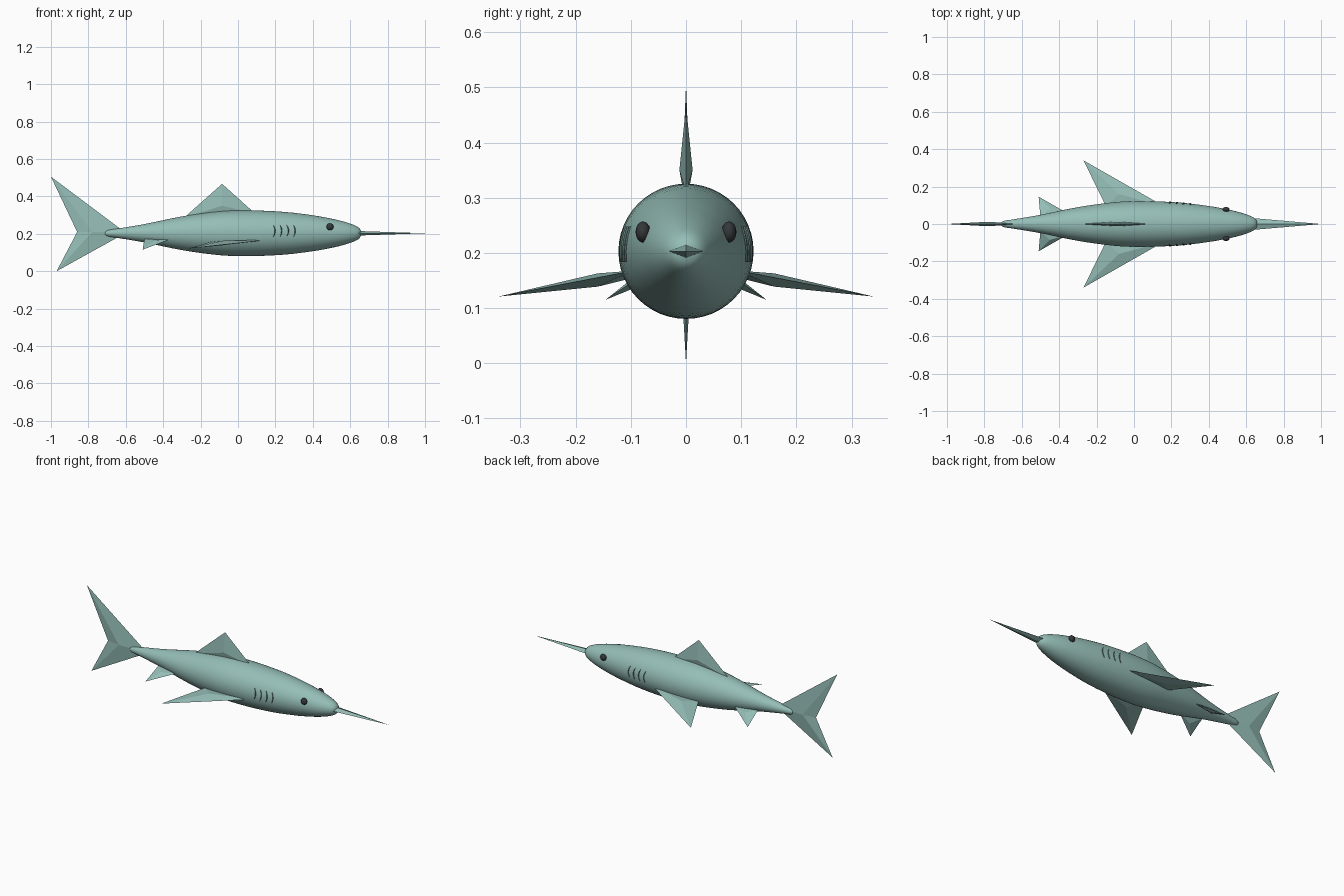
import bpy, bmesh, math
from mathutils import Vector

if "Cube" in bpy.data.objects:
    bpy.data.objects.remove(bpy.data.objects["Cube"])

MID = 0.203  # height of the body axis


def material(name, rgb):
    mat = bpy.data.materials.new(name)
    mat.use_nodes = True
    mat.diffuse_color = (*rgb, 1)
    mat.node_tree.nodes["Principled BSDF"].inputs["Base Color"].default_value = (*rgb, 1)
    return mat


skin = material("grey green skin", (0.30, 0.51, 0.47))
black = material("eye black", (0.035, 0.04, 0.042))
dark = material("gill dark green", (0.09, 0.16, 0.145))


def finish(name, bm, mat, smooth=False):
    bmesh.ops.recalc_face_normals(bm, faces=bm.faces)
    mesh = bpy.data.meshes.new(name)
    bm.to_mesh(mesh)
    bm.free()
    mesh.materials.append(mat)
    for poly in mesh.polygons:
        poly.use_smooth = smooth
    obj = bpy.data.objects.new(name, mesh)
    bpy.context.collection.objects.link(obj)
    return obj


def fin(name, outline, upper, lower):
    """Flat-faced fin: a thin outline swollen to one peak on each side."""
    bm = bmesh.new()
    ring = [bm.verts.new(p) for p in outline]
    for peak in (bm.verts.new(upper), bm.verts.new(lower)):
        for a, b in zip(ring, ring[1:] + ring[:1]):
            bm.faces.new((a, b, peak))
    return finish(name, bm, skin)


# Body profile: position along x and radius
PROFILE = [(-0.712, 0.0), (-0.708, 0.011), (-0.69, 0.018), (-0.65, 0.024), (-0.5, 0.049),
           (-0.3, 0.09), (-0.1, 0.117), (0.05, 0.1225), (0.25, 0.114), (0.4, 0.096),
           (0.49, 0.08), (0.56, 0.064), (0.62, 0.044), (0.65, 0.026), (0.662, 0.0)]


def smooth_profile(points, steps=4):
    pts = [Vector(p) for p in points]
    out = []
    for i in range(len(pts) - 1):
        p1, p2 = pts[i], pts[i + 1]
        p0, p3 = pts[max(i - 1, 0)], pts[min(i + 2, len(pts) - 1)]
        # Limit tangents so uneven spacing does not overshoot
        span = (p2 - p1).length
        m1 = (p2 - p0).normalized() * span
        m2 = (p3 - p1).normalized() * span
        for k in range(steps):
            t = k / steps
            out.append((2*t**3 - 3*t*t + 1) * p1 + (t**3 - 2*t*t + t) * m1
                       + (3*t*t - 2*t**3) * p2 + (t**3 - t*t) * m2)
    return out + [pts[-1]]


curve = smooth_profile(PROFILE)


def radius(x):
    for a, b in zip(curve, curve[1:]):
        if a.x <= x <= b.x:
            return a.y + (b.y - a.y) * (x - a.x) / max(b.x - a.x, 1e-6)
    return 0


# Body
bm = bmesh.new()
verts = [bm.verts.new((p.x, 0, MID + p.y)) for p in curve]
edges = [bm.edges.new(pair) for pair in zip(verts, verts[1:])]
bmesh.ops.spin(bm, geom=verts + edges, cent=(0, 0, MID), axis=(1, 0, 0),
               angle=math.tau, steps=48, use_duplicate=False)
bmesh.ops.remove_doubles(bm, verts=bm.verts, dist=0.0002)
finish("body", bm, skin, True)

# Snout spike with a diamond section
fin_base = [(0.64, 0.031, MID), (0.64, 0, MID + 0.012), (0.64, -0.031, MID), (0.64, 0, MID - 0.012)]
fin("snout_spike", fin_base, (1.0, 0, MID), (0.63, 0, MID))

# Tail and dorsal fins
fin("tail_fin", [(-1.0, 0, 0.505), (-0.6, 0, 0.205), (-0.97, 0, 0.0), (-0.86, 0, 0.21)],
    (-0.78, 0.012, 0.21), (-0.78, -0.012, 0.21))
fin("dorsal_fin", [(-0.29, 0, 0.285), (-0.085, 0, 0.467), (0.09, 0, 0.31)],
    (-0.085, 0.012, 0.35), (-0.085, -0.012, 0.35))

# Paired parts
for side, s in (("left", 1), ("right", -1)):
    fin(side + "_pectoral_fin",
        [(0.16, s * 0.095, 0.168), (-0.27, s * 0.34, 0.121), (-0.15, s * 0.095, 0.155)],
        (-0.08, s * 0.16, 0.163), (-0.08, s * 0.16, 0.139))
    fin(side + "_pelvic_fin",
        [(-0.36, s * 0.06, 0.172), (-0.51, s * 0.146, 0.115), (-0.5, s * 0.035, 0.172)],
        (-0.45, s * 0.085, 0.164), (-0.45, s * 0.08, 0.142))

    # Eye
    bm = bmesh.new()
    bmesh.ops.create_uvsphere(bm, u_segments=20, v_segments=12, radius=0.019)
    bmesh.ops.scale(bm, vec=(1, 0.7, 1), verts=bm.verts)
    bmesh.ops.translate(bm, vec=(0.492, s * 0.078, 0.238), verts=bm.verts)
    finish(side + "_eye", bm, black, True)

    # Gill slits: thin bowed strips that follow the flank
    bm = bmesh.new()
    for i in range(4):
        rows = []
        for k in range(9):
            t = k / 4 - 1
            z = 0.216 + 0.032 * t
            x = 0.188 + 0.036 * i + 0.01 * (1 - t * t)
            half = 0.0005 + 0.0035 * (1 - t * t)
            row = []
            for dx, lift in ((-half, -0.002), (0, 0.003), (half, -0.002)):
                r = radius(x + dx) + lift
                row.append(bm.verts.new((x + dx, s * math.sqrt(r * r - (z - MID) ** 2), z)))
            rows.append(row)
        for a, b in zip(rows, rows[1:]):
            for j in range(2):
                bm.faces.new((a[j], a[j + 1], b[j + 1], b[j]))
    gills = finish(side + "_gill_slits", bm, dark)
    # Make sure the strips face outward
    if gills.data.polygons[0].normal.y * s < 0:
        gills.data.flip_normals()
